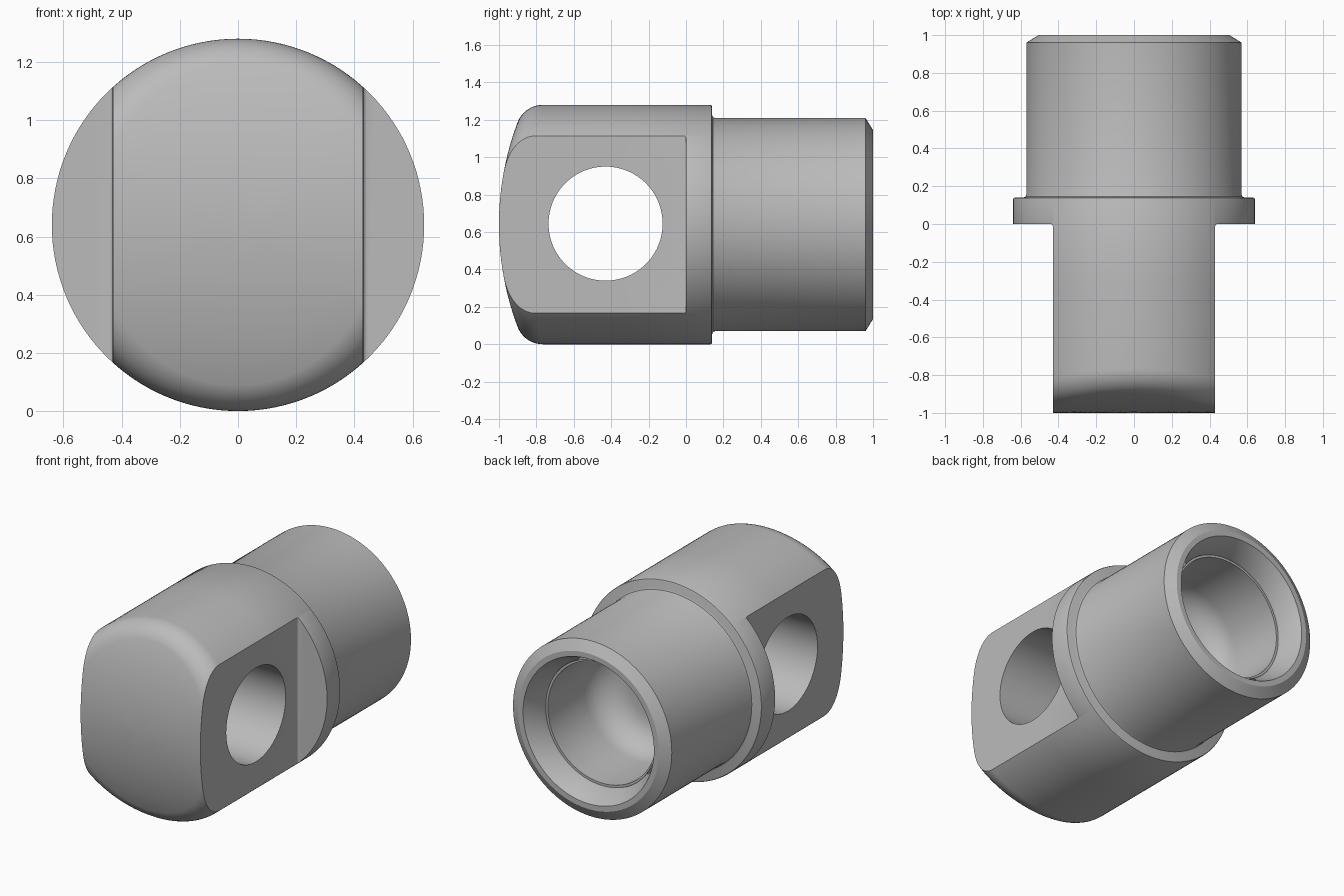
import bpy, bmesh, math
from mathutils import Matrix, Vector

cube = bpy.data.objects.get("Cube")
if cube:
    bpy.data.objects.remove(cube, do_unlink=True)

R = 0.64            # flange and eye radius
SEG = 128
DOME = 1.55         # radius of the front face curve
FILLET = 0.15

steel = bpy.data.materials.new("grey_steel")
steel.use_nodes = True
colour = (0.5, 0.5, 0.5, 1)
steel.diffuse_color = colour
steel.node_tree.nodes["Principled BSDF"].inputs["Base Color"].default_value = colour


def front_y(z):
    return -1 + DOME - math.sqrt(DOME ** 2 - z * z)


def fillet_point(a, t):
    """Circular blend from the round side to the curved front face."""
    s = math.sin(a)
    z = R * s
    slope = z / math.sqrt(DOME ** 2 - z * z) * s
    turn = math.pi / 2 - math.atan(slope)
    d = FILLET * math.tan(turn / 2)
    corner = Vector((R, front_y(z)))
    start = corner + Vector((0, d))
    inner = R - d * math.cos(math.atan(slope))
    end = Vector((inner, front_y(inner * s)))
    w = math.cos(turn / 2)
    b0, b1, b2 = (1 - t) ** 2, 2 * w * t * (1 - t), t * t
    return (start * b0 + corner * b1 + end * b2) / (b0 + b1 + b2)


def front_point(a, k):
    r = fillet_point(a, 1).x * k
    return Vector((r, front_y(r * math.sin(a))))


# Turned profile (radius, y) from the bore bottom out to the flange
bore = [(0.2 + 0.19 * math.sin(i * math.pi / 16),
         0.49 - 0.19 * math.cos(i * math.pi / 16)) for i in range(9)]
outside = [(0.39, 0.86), (0.405, 0.86), (0.405, 0.875), (0.47, 1), (0.505, 1),
           (0.57, 0.96), (0.57, 0.155), (0.574, 0.145), (0.585, 0.14),
           (0.63, 0.14), (0.637, 0.137), (R, 0.13), (R, -0.3)]
rings = [lambda a, p=p: p for p in bore + outside]
rings += [lambda a, t=i / 10: fillet_point(a, t) for i in range(11)]
rings += [lambda a, k=k: front_point(a, k) for k in (0.8, 0.6, 0.4, 0.2)]

bm = bmesh.new()
loops = []
for ring in rings:
    loop = []
    for i in range(SEG):
        a = 2 * math.pi * i / SEG
        r, y = ring(a)
        loop.append(bm.verts.new((r * math.cos(a), y, R + r * math.sin(a))))
    loops.append(loop)
for p, q in zip(loops, loops[1:]):
    for i in range(SEG):
        j = (i + 1) % SEG
        bm.faces.new((p[i], p[j], q[j], q[i]))
for loop, y in ((loops[0], bore[0][1]), (loops[-1], -1)):
    centre = bm.verts.new((0, y, R))
    for i in range(SEG):
        bm.faces.new((loop[i], loop[(i + 1) % SEG], centre))
bmesh.ops.recalc_face_normals(bm, faces=bm.faces)


def make_object(name, bm):
    mesh = bpy.data.meshes.new(name)
    bm.to_mesh(mesh)
    bm.free()
    obj = bpy.data.objects.new(name, mesh)
    bpy.context.collection.objects.link(obj)
    mesh.materials.append(steel)
    return obj


body = make_object("rod_end_body", bm)
cutters = []

# Boxes that mill the two flats of the eye, rounded at the shoulder corner
for side, name in ((1, "left_flat_cutter"), (-1, "right_flat_cutter")):
    bm = bmesh.new()
    bmesh.ops.create_cube(bm, size=1, matrix=Matrix.Translation((side * 0.93, -0.75, R))
                          @ Matrix.Diagonal((1, 1.5, 2, 1)))
    edge = [e for e in bm.edges if all(abs(v.co.x) < 0.5 and v.co.y > -0.1 for v in e.verts)]
    bmesh.ops.bevel(bm, geom=edge, offset=0.012, segments=3, affect='EDGES', profile=0.5)
    cutters.append(make_object(name, bm))

# Cross pin hole
bm = bmesh.new()
bmesh.ops.create_cone(bm, cap_ends=True, segments=96, radius1=0.305, radius2=0.305, depth=2,
                      matrix=Matrix.Translation((0, -0.43, R + 0.005))
                      @ Matrix.Rotation(math.pi / 2, 4, 'Y'))
cutters.append(make_object("pin_hole_cutter", bm))

bpy.ops.object.select_all(action='DESELECT')
body.select_set(True)
bpy.context.view_layer.objects.active = body
for cutter in cutters:
    mod = body.modifiers.new(cutter.name, 'BOOLEAN')
    mod.operation = 'DIFFERENCE'
    mod.solver = 'EXACT'
    mod.object = cutter
    bpy.ops.object.modifier_apply(modifier=mod.name)
for cutter in cutters:
    bpy.data.objects.remove(cutter, do_unlink=True)
bpy.ops.object.shade_smooth_by_angle(angle=math.radians(30))
